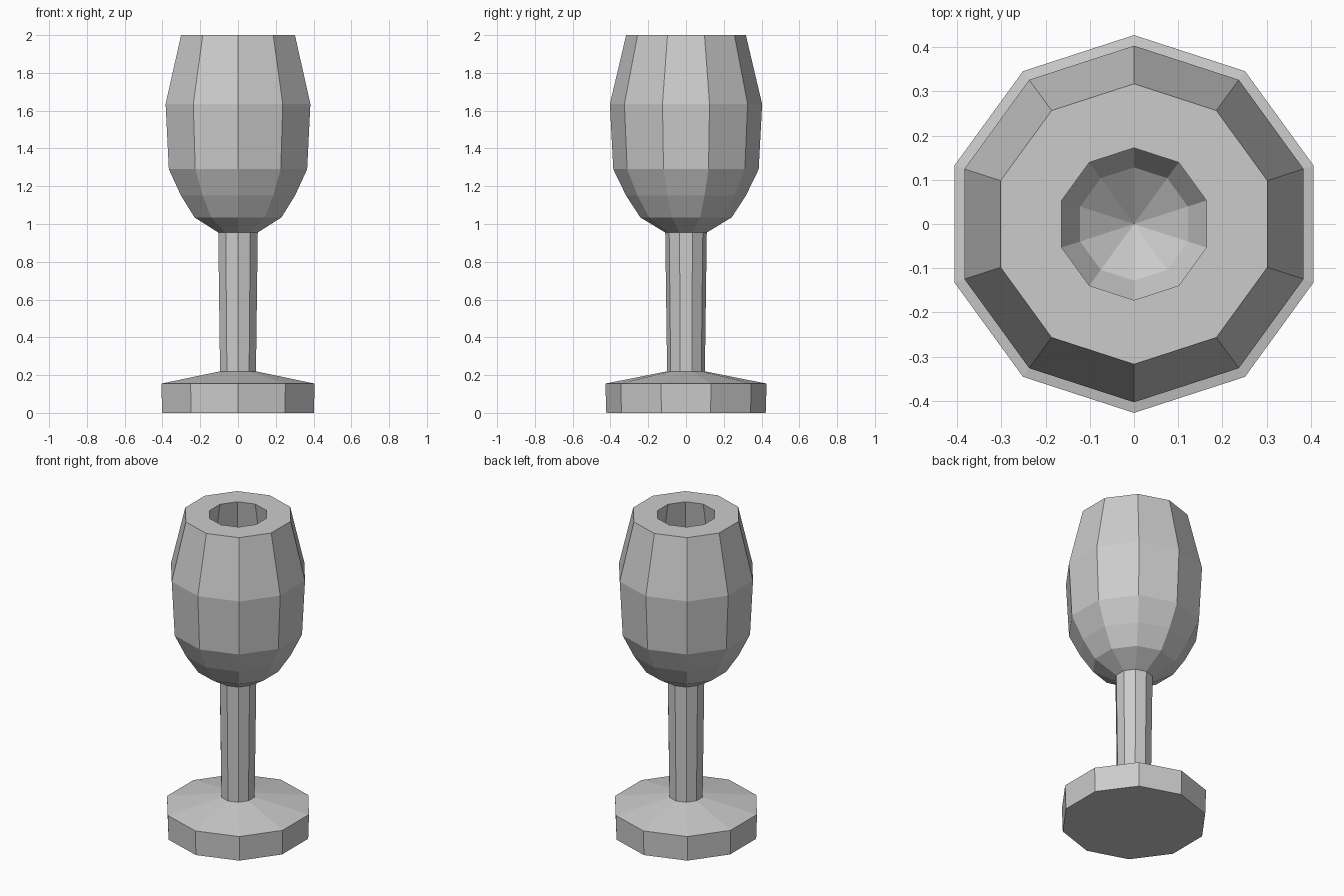
import bpy, bmesh
from math import cos, sin, pi

if "Cube" in bpy.data.objects:
    bpy.data.objects.remove(bpy.data.objects["Cube"])

SIDES = 10


def lathe(name, profile):
    """Spin a list of (radius, z) into a faceted shell; radius 0 makes a tip."""
    bm = bmesh.new()
    rings = []
    for r, z in profile:
        n = SIDES if r > 0 else 1
        rings.append([bm.verts.new((r * cos(pi / 2 + 2 * pi * i / SIDES),
                                    r * sin(pi / 2 + 2 * pi * i / SIDES), z))
                      for i in range(n)])
    for a, b in zip(rings, rings[1:]):
        for i in range(SIDES):
            j = (i + 1) % SIDES
            quad = [a[i % len(a)], a[j % len(a)], b[j % len(b)], b[i % len(b)]]
            bm.faces.new(list(dict.fromkeys(quad)))
    bmesh.ops.recalc_face_normals(bm, faces=bm.faces)
    # an open shell must face away from the axis
    f = max(bm.faces, key=lambda f: f.calc_center_median().xy.length)
    if f.normal.xy.dot(f.calc_center_median().xy) < 0:
        bmesh.ops.reverse_faces(bm, faces=bm.faces)
    mesh = bpy.data.meshes.new(name)
    bm.to_mesh(mesh)
    bm.free()
    obj = bpy.data.objects.new(name, mesh)
    bpy.context.collection.objects.link(obj)
    return obj


# Foot: flat disc with a shallow sloped top
lathe("foot", [(0, 0), (0.422, 0), (0.427, 0.155), (0.10, 0.22)])

# Stem: slightly flared towards the bowl
lathe("stem", [(0.10, 0.22), (0.11, 0.955)])

# Bowl: outer wall, flat thick rim, hollow inside down to a tip
lathe("bowl", [(0.11, 0.955), (0.242, 1.035), (0.317, 1.15), (0.385, 1.29),
               (0.403, 1.635), (0.317, 2.0),
               (0.172, 2.0), (0.245, 1.62), (0.24, 1.33), (0.19, 1.24),
               (0.128, 1.14), (0, 1.05)])
